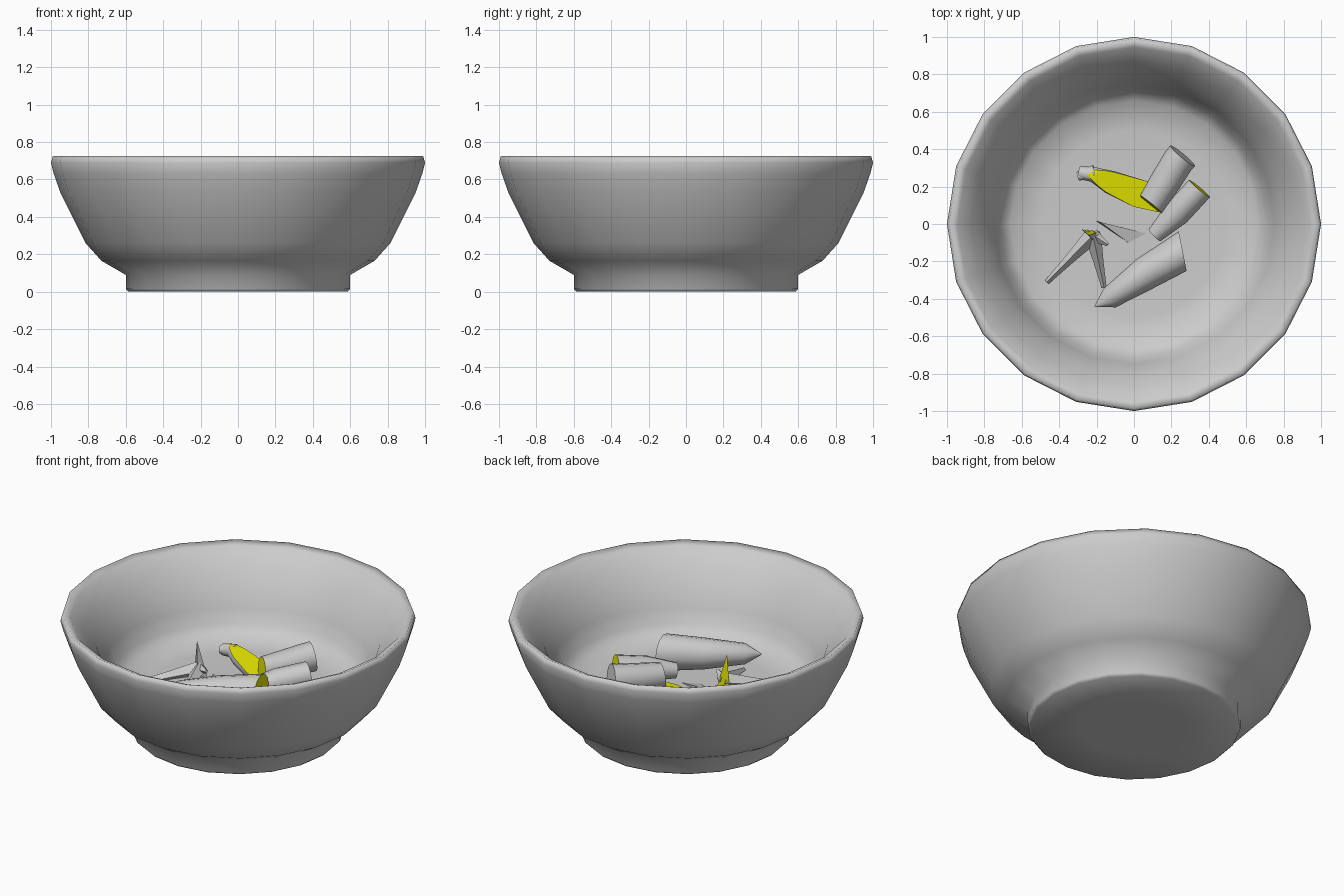
import bpy, bmesh
from math import cos, sin, pi, radians
from mathutils import Vector

if "Cube" in bpy.data.objects:
    bpy.data.objects.remove(bpy.data.objects["Cube"])

yellow = bpy.data.materials.new("cut_yellow")
yellow.diffuse_color = (0.8, 0.8, 0.0, 1)
yellow.use_nodes = True
yellow.node_tree.nodes["Principled BSDF"].inputs["Base Color"].default_value = yellow.diffuse_color
grey = bpy.data.materials.new("plain_grey")
grey.diffuse_color = (0.6, 0.6, 0.6, 1)
grey.use_nodes = True
grey.node_tree.nodes["Principled BSDF"].inputs["Base Color"].default_value = grey.diffuse_color


def finish(name, bm, angle=None):
    bmesh.ops.recalc_face_normals(bm, faces=bm.faces)
    me = bpy.data.meshes.new(name)
    bm.to_mesh(me)
    bm.free()
    ob = bpy.data.objects.new(name, me)
    bpy.context.collection.objects.link(ob)
    me.materials.append(grey)
    me.materials.append(yellow)
    if angle:
        bpy.ops.object.select_all(action='DESELECT')
        ob.select_set(True)
        bpy.context.view_layer.objects.active = ob
        bpy.ops.object.shade_smooth_by_angle(angle=radians(angle))
    return ob


def loft(bm, rings):
    """Skin a list of point rings and cap both ends; returns the caps."""
    vs = [[bm.verts.new(p) for p in r] for r in rings]
    n = len(vs[0])
    for a, b in zip(vs, vs[1:]):
        for i in range(n):
            j = (i + 1) % n
            bm.faces.new((a[i], a[j], b[j], b[i]))
    return bm.faces.new(vs[0]), bm.faces.new(vs[-1])


def ring(c, normal, r, n):
    q = Vector(normal).to_track_quat('Z', 'Y')
    return [Vector(c) + q @ Vector((r * cos(2 * pi * i / n), r * sin(2 * pi * i / n), 0))
            for i in range(n)]


def chunk(name, stations, cap_normal=None, cut=None, sides=12):
    """Tapered root piece: stations of (centre, radius); first end is the cut one."""
    bm = bmesh.new()
    pts = [Vector(c) for c, r in stations]
    rings = []
    for i, (c, r) in enumerate(stations):
        d = pts[min(i + 1, len(pts) - 1)] - pts[max(i - 1, 0)]
        if i == 0 and cap_normal:
            d = Vector(cap_normal)
        rings.append(ring(c, d, r, sides))
    cap, _ = loft(bm, rings)
    cap.material_index = 1
    if cut:
        # slice lengthways and fill the flat face
        res = bmesh.ops.bisect_plane(bm, geom=bm.verts[:] + bm.edges[:] + bm.faces[:],
                                     plane_co=cut[0], plane_no=cut[1], clear_outer=True)
        edges = [e for e in res['geom_cut'] if isinstance(e, bmesh.types.BMEdge)]
        for f in bmesh.ops.edgenet_fill(bm, edges=edges)['faces']:
            f.material_index = 1
    return finish(name, bm, 35)


# Bowl: outer wall from the foot up, over the rim, down to the inner floor
profile = [(0.3, 0), (0.585, 0), (0.6, 0.015), (0.6, 0.09), (0.73, 0.165), (0.815, 0.26),
           (0.95, 0.53), (0.985, 0.63), (1.0, 0.69), (0.99, 0.725), (0.945, 0.705),
           (0.87, 0.62), (0.80, 0.53), (0.75, 0.42), (0.715, 0.33), (0.66, 0.275),
           (0.50, 0.26), (0.2, 0.26)]
bm = bmesh.new()
loft(bm, [ring((0, 0, z), (0, 0, 1), r, 20) for r, z in profile])
finish("bowl", bm, 180)

# Pointed root, wide cut end at the right
chunk("pointed_root", [((0.26, -0.145, 0.36), 0.108), ((0.06, -0.265, 0.36), 0.09),
                       ((-0.13, -0.395, 0.36), 0.06), ((-0.21, -0.442, 0.36), 0.003)],
      cap_normal=(-1, -0.2, 0))
# Curved chunk leaning over the others
chunk("curved_chunk", [((0.09, 0.105, 0.36), 0.075), ((0.17, 0.23, 0.37), 0.083),
                       ((0.235, 0.335, 0.385), 0.085), ((0.26, 0.365, 0.39), 0.086)],
      cap_normal=(0.8, 1, -0.1))
# Chunk underneath, tapering towards the centre
chunk("lower_chunk", [((0.35, 0.19, 0.37), 0.073), ((0.23, 0.06, 0.345), 0.073),
                      ((0.11, -0.06, 0.32), 0.045)], cap_normal=(-0.7, -0.85, -0.1))
# Long slice with its flat face upwards
chunk("long_slice", [((0.15, 0.13, 0.30), 0.07), ((0.02, 0.165, 0.32), 0.076),
                     ((-0.13, 0.225, 0.33), 0.062), ((-0.22, 0.265, 0.335), 0.04),
                     ((-0.29, 0.275, 0.32), 0.035)],
      cut=((-0.05, 0.19, 0.335), (0.14, -0.08, 1)))
# Grey stub at the end of the long slice
chunk("slice_stub", [((-0.30, 0.255, 0.325), 0.024), ((-0.21, 0.28, 0.335), 0.036)]
      ).data.materials[1] = grey


# Spiky stem: angular leaves from one crown
def spike(name, base, tip, r):
    b, t = Vector(base), Vector(tip)
    bm = bmesh.new()
    loft(bm, [ring(b, t - b, r, 4), ring(b.lerp(t, 0.5), t - b, r * 0.6, 4),
              ring(t, t - b, r * 0.3, 4)])
    return finish(name, bm)


crown = (-0.22, -0.06, 0.35)
for i, (tip, r) in enumerate([((-0.465, -0.31, 0.29), 0.045), ((-0.16, -0.34, 0.29), 0.045),
                              ((-0.14, -0.11, 0.37), 0.035)]):
    spike("stem_leaf_%d" % i, crown, tip, r)


def pyramid(name, base, tip):
    """Faceted sliver; its base face is the cut one."""
    bm = bmesh.new()
    b = [bm.verts.new(p) for p in base]
    t = bm.verts.new(tip)
    bm.faces.new(b).material_index = 1
    for i in range(len(b)):
        bm.faces.new((b[i], b[(i + 1) % len(b)], t))
    return finish(name, bm)


# Upright stem sliver with the cut face at the back
pyramid("stem_upright", [(-0.28, -0.03, 0.29), (-0.18, -0.04, 0.29), (-0.24, -0.06, 0.515)],
        (-0.21, -0.10, 0.32))
# Flat shaving lying by the crown
pyramid("shaving", [(-0.20, 0.015, 0.26), (-0.03, -0.10, 0.26), (0.065, -0.05, 0.26)],
        (-0.18, 0.01, 0.30)).data.materials[1] = grey
